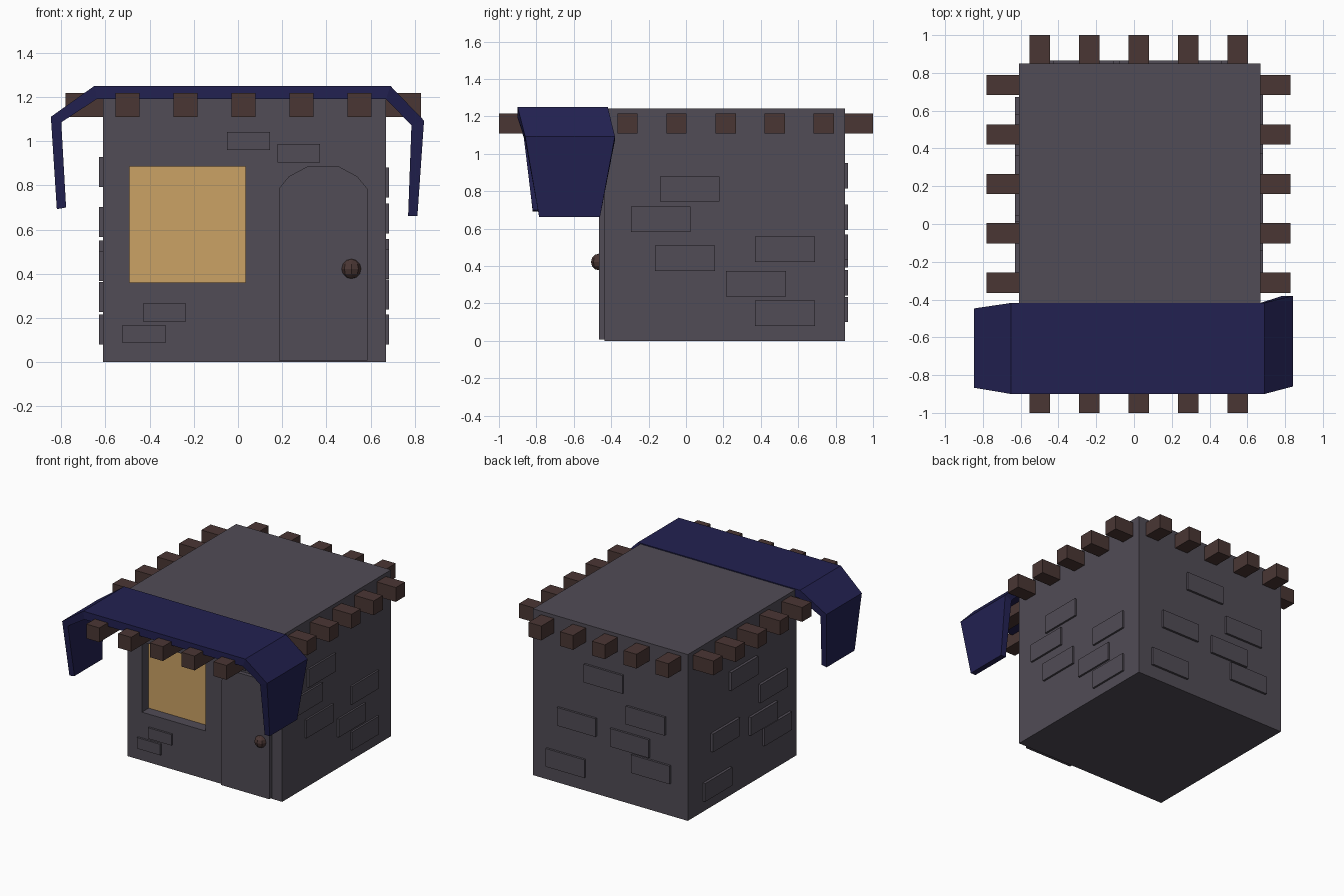
import bpy, bmesh
from mathutils import Vector

if "Cube" in bpy.data.objects:
    bpy.data.objects.remove(bpy.data.objects["Cube"])


def material(name, rgb):
    m = bpy.data.materials.new(name)
    m.diffuse_color = (*rgb, 1)
    m.use_nodes = True
    m.node_tree.nodes["Principled BSDF"].inputs["Base Color"].default_value = m.diffuse_color
    return m


STONE = material("grey_stone", (0.082, 0.072, 0.092))
NAVY = material("navy_cloth", (0.016, 0.015, 0.083))
WOOD = material("dark_wood", (0.068, 0.037, 0.034))
GLOW = material("warm_window", (0.60, 0.36, 0.13))

# Wall limits
X0, X1, Y0, Y1, TOP = -0.61, 0.67, -0.435, 0.85, 1.243


def finish(name, bm, *mats):
    bmesh.ops.recalc_face_normals(bm, faces=bm.faces)
    mesh = bpy.data.meshes.new(name)
    bm.to_mesh(mesh)
    bm.free()
    for m in mats:
        mesh.materials.append(m)
    ob = bpy.data.objects.new(name, mesh)
    bpy.context.collection.objects.link(ob)
    return ob


def box(name, lo, hi, mat):
    bm = bmesh.new()
    bmesh.ops.create_cube(bm, size=1)
    lo, hi = Vector(lo), Vector(hi)
    for v in bm.verts:
        v.co = (lo + hi) / 2 + v.co * (hi - lo)
    return finish(name, bm, mat)


def loft(bm, rings):
    """Skin a list of closed rings and cap both ends; returns the last cap."""
    vs = [[bm.verts.new(p) for p in r] for r in rings]
    n = len(vs[0])
    for a, b in zip(vs, vs[1:]):
        for i in range(n):
            j = (i + 1) % n
            bm.faces.new((a[i], a[j], b[j], b[i]))
    bm.faces.new(vs[0])
    return bm.faces.new(vs[-1])


def rect(x0, x1, z0, z1, y):
    return [(x0, y, z0), (x1, y, z0), (x1, y, z1), (x0, y, z1)]


# House body with a recessed glowing window
bm = bmesh.new()
pane = loft(bm, [rect(X0, X1, 0, TOP, Y1), rect(X0, X1, 0, TOP, Y0),
                 rect(-0.49, 0.035, 0.36, 0.885, Y0),
                 rect(-0.49, 0.035, 0.36, 0.885, Y0 + 0.08)])
pane.material_index = 1
finish("house_body", bm, STONE, GLOW)

# Arched door slab
arch = [(0.185, 0.008), (0.585, 0.008), (0.585, 0.785), (0.54, 0.84),
        (0.457, 0.885), (0.313, 0.885), (0.23, 0.84), (0.185, 0.785)]
bm = bmesh.new()
loft(bm, [[(x, y, z) for x, z in arch] for y in (Y0 + 0.02, -0.465)])
finish("door", bm, STONE)

# Faceted door knob
bm = bmesh.new()
bmesh.ops.create_uvsphere(bm, u_segments=8, v_segments=6, radius=0.045)
bmesh.ops.translate(bm, verts=bm.verts, vec=(0.513, -0.463, 0.422))
finish("door_knob", bm, WOOD)

# Roof beams running right through the walls both ways
H = 0.054
for i in range(5):
    x = -0.5 + 0.2625 * i
    box("long_beam", (x - H, -1, 1.11), (x + H, 1, 1.217), WOOD)
    y = -0.312 + 0.262 * i
    box("cross_beam", (-0.78, y - H, 1.11), (0.828, y + H, 1.217), WOOD)

# Raised bricks: (position along the wall, height) of each centre
right = [(0.02, 0.812), (-0.135, 0.65), (-0.005, 0.443),
         (0.53, 0.49), (0.375, 0.305), (0.53, 0.148)]
left = [(0.205, 0.86), (-0.143, 0.635), (0.42, 0.483),
        (-0.028, 0.435), (-0.19, 0.295), (0.513, 0.148)]
back = [(0.08, 0.882), (0.302, 0.5), (-0.268, 0.662),
        (-0.137, 0.46), (0.395, 0.168), (-0.31, 0.31)]
front = [(0.048, 1.0), (0.275, 0.945), (-0.333, 0.225), (-0.425, 0.127)]
W, D = 0.16, 0.068
for y, z in right:
    box("right_brick", (X1 - 0.02, y - W, z - D), (X1 + 0.014, y + W, z + D), STONE)
for y, z in left:
    box("left_brick", (X0 - 0.02, y - W, z - D), (X0 + 0.02, y + W, z + D), STONE)
for x, z in back:
    box("back_brick", (x - W, Y1 - 0.02, z - D), (x + W, Y1 + 0.016, z + D), STONE)
for x, z in front:
    box("front_brick", (x - 0.097, Y0 - 0.015, z - 0.041),
        (x + 0.097, Y0 + 0.02, z + 0.041), STONE)

# Draped awning: outer x, z, inner x, z, front y, back y per section
sections = [(-0.82, 0.692, -0.778, 0.70, -0.82, -0.49),
            (-0.847, 1.11, -0.80, 1.085, -0.867, -0.447),
            (-0.65, 1.25, -0.64, 1.19, -0.90, -0.418),
            (0.69, 1.25, 0.67, 1.19, -0.90, -0.418),
            (0.842, 1.093, 0.785, 1.072, -0.86, -0.38),
            (0.812, 0.662, 0.77, 0.662, -0.785, -0.46)]
bm = bmesh.new()
loft(bm, [[(ox, f, oz), (ox, b, oz), (ix, b, iz), (ix, f, iz)]
          for ox, oz, ix, iz, f, b in sections])
finish("awning", bm, NAVY)
